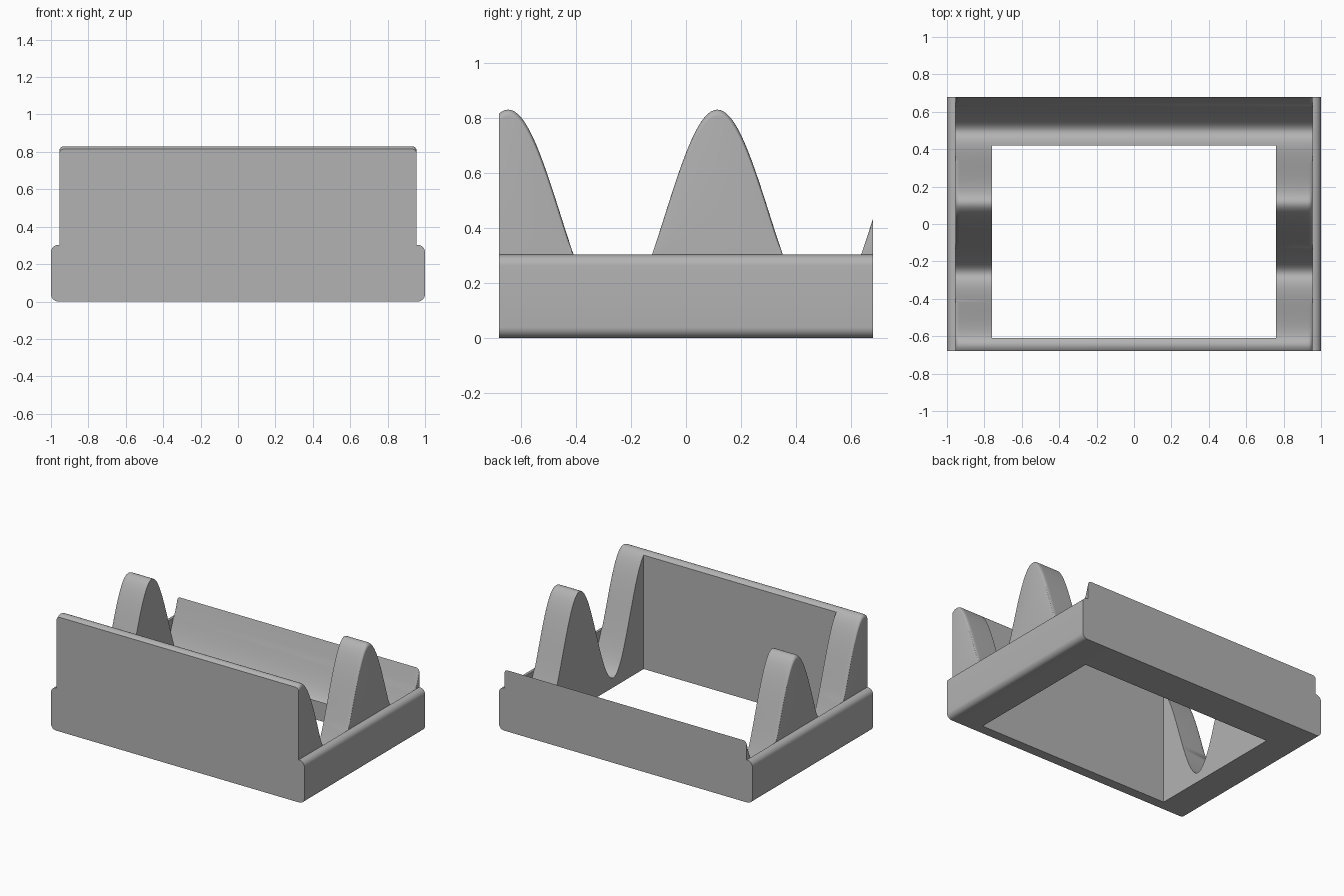
import bpy, bmesh, math

cube = bpy.data.objects.get("Cube")
if cube:
    bpy.data.objects.remove(cube, do_unlink=True)

grey = bpy.data.materials.new("plain grey")
grey.use_nodes = True
colour = (0.45, 0.45, 0.45, 1)
grey.diffuse_color = colour
grey.node_tree.nodes["Principled BSDF"].inputs["Base Color"].default_value = colour

HALF_DEPTH = 0.68
BODY = 0.955       # half width of the wavy body
RAIL_TOP = 0.303   # height of the side rails
RAIL_R = 0.04
STATIONS = 120


def wave(y):
    return 0.449 + 0.381 * math.cos(math.tau * (y - 0.114) / 0.76)


def arc(cx, cz, r, start, end, steps=8):
    angles = [math.radians(start + (end - start) * i / steps) for i in range(steps + 1)]
    return [(cx + r * math.cos(a), cz + r * math.sin(a)) for a in angles]


def section(y):
    # Right half: rounded rail, notch, then rounded crest edge; mirrored in x
    h = wave(y)
    r = min(0.025, max(0.0, (h - RAIL_TOP) / 2))
    half = arc(1 - RAIL_R, RAIL_R, RAIL_R, -90, 0)
    half += arc(1 - RAIL_R, RAIL_TOP - RAIL_R, RAIL_R, 0, 90)
    half.append((BODY, RAIL_TOP))
    half += arc(BODY - r, h - r, r, 0, 90)
    return half + [(-x, z) for x, z in reversed(half)]


def finish(bm, name):
    bmesh.ops.recalc_face_normals(bm, faces=bm.faces)
    mesh = bpy.data.meshes.new(name)
    bm.to_mesh(mesh)
    bm.free()
    obj = bpy.data.objects.new(name, mesh)
    bpy.context.collection.objects.link(obj)
    mesh.materials.append(grey)
    return obj


# Wavy tray body with side rails, lofted from front to back
bm = bmesh.new()
rings = []
for i in range(STATIONS + 1):
    y = -HALF_DEPTH + 2 * HALF_DEPTH * i / STATIONS
    rings.append([bm.verts.new((x, y, z)) for x, z in section(y)])
for a, b in zip(rings, rings[1:]):
    for j in range(len(a)):
        k = (j + 1) % len(a)
        bm.faces.new((a[j], a[k], b[k], b[j]))
bm.faces.new(rings[0])
bm.faces.new(rings[-1])
bmesh.ops.remove_doubles(bm, verts=bm.verts, dist=1e-5)
tray = finish(bm, "wavy_tray")

# Rectangular opening through the middle
bm = bmesh.new()
bmesh.ops.create_cube(bm, size=1)
bmesh.ops.scale(bm, vec=(1.52, 1.03, 3), verts=bm.verts)
bmesh.ops.translate(bm, vec=(0, -0.094, 0.4), verts=bm.verts)
cutter = finish(bm, "opening_cutter")
cutter.hide_render = True

cut = tray.modifiers.new("opening", 'BOOLEAN')
cut.operation = 'DIFFERENCE'
cut.solver = 'EXACT'
cut.object = cutter
bpy.ops.object.select_all(action='DESELECT')
bpy.context.view_layer.objects.active = tray
tray.select_set(True)
bpy.ops.object.modifier_apply(modifier=cut.name)
bpy.data.objects.remove(cutter, do_unlink=True)

bpy.ops.object.shade_smooth_by_angle(angle=math.radians(30))
